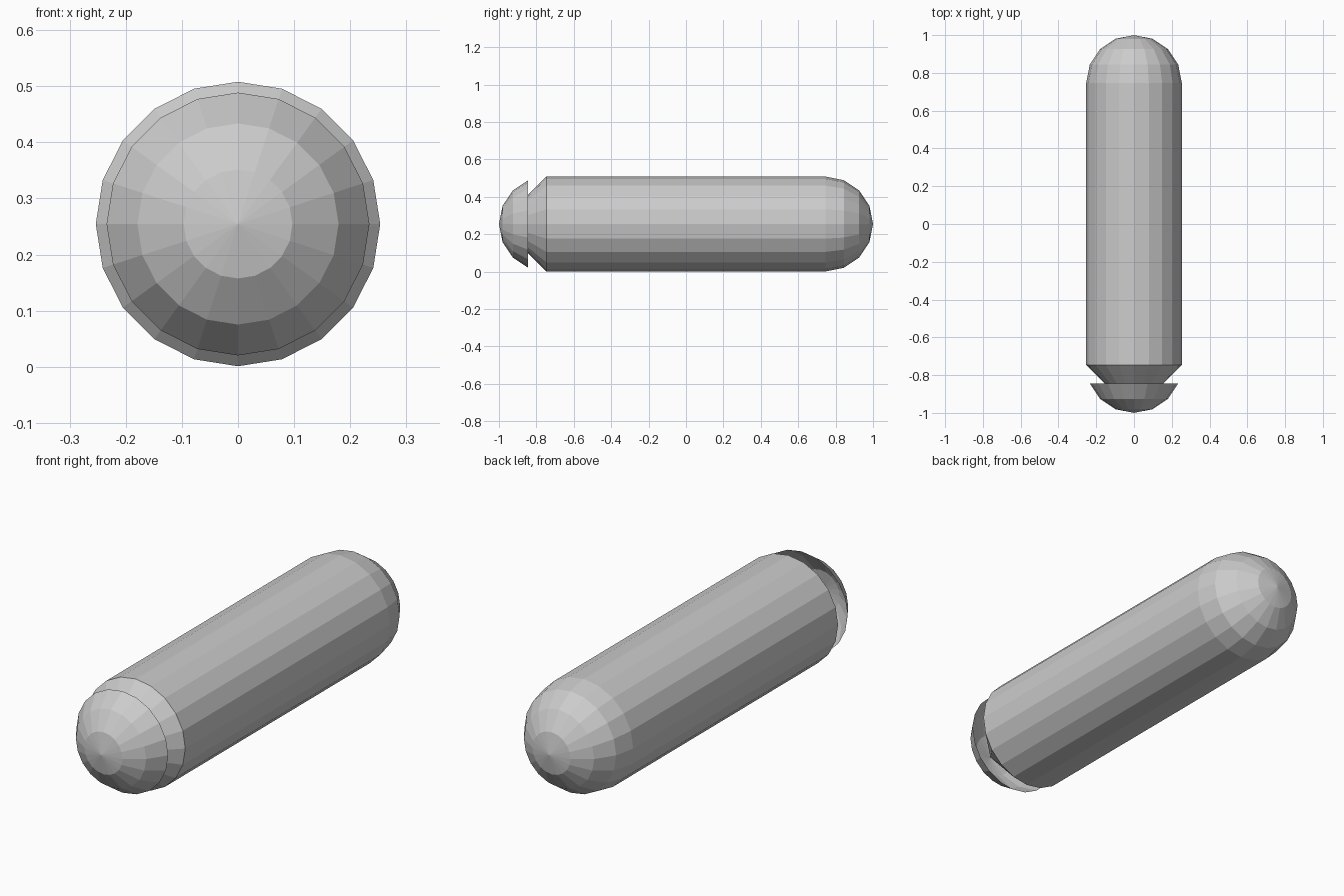
import bpy, bmesh, math
from mathutils import Vector, Matrix

if "Cube" in bpy.data.objects:
    bpy.data.objects.remove(bpy.data.objects["Cube"])

R, SIDES, ZC = 0.2535, 20, 0.2545
STRAIGHT = 1.0 - R          # where the domed ends begin


def lathe(name, profile):
    """Spin (radius, y) points around the long y axis, faceted."""
    bm = bmesh.new()
    verts = [bm.verts.new((0, y, r)) for r, y in profile]
    edges = [bm.edges.new(p) for p in zip(verts, verts[1:])]
    bmesh.ops.spin(bm, geom=verts + edges, cent=(0, 0, 0), axis=(0, 1, 0),
                   angle=2 * math.pi, steps=SIDES, use_merge=False, use_duplicate=False)
    bmesh.ops.remove_doubles(bm, verts=bm.verts, dist=1e-4)
    bmesh.ops.dissolve_degenerate(bm, edges=bm.edges, dist=1e-5)
    bmesh.ops.recalc_face_normals(bm, faces=bm.faces)
    bmesh.ops.translate(bm, verts=bm.verts, vec=(0, 0, ZC))
    me = bpy.data.meshes.new(name)
    bm.to_mesh(me)
    bm.free()
    ob = bpy.data.objects.new(name, me)
    bpy.context.collection.objects.link(ob)
    return ob


def dome(sign, angles):
    """Quarter-circle profile points, angle measured from the tip."""
    return [(R * math.sin(math.radians(a)),
             sign * (STRAIGHT + R * math.cos(math.radians(a)))) for a in angles]


# Body: round back end, straight barrel, cone running to the front tip
lathe("body", dome(1, (0, 22.5, 45, 67.5, 90)) + [(R, -STRAIGHT), (0, -1.0)])

# Front cap: open shell around the cone
lathe("front_cap", dome(-1, (0, 22.5, 45, 67.5)))
